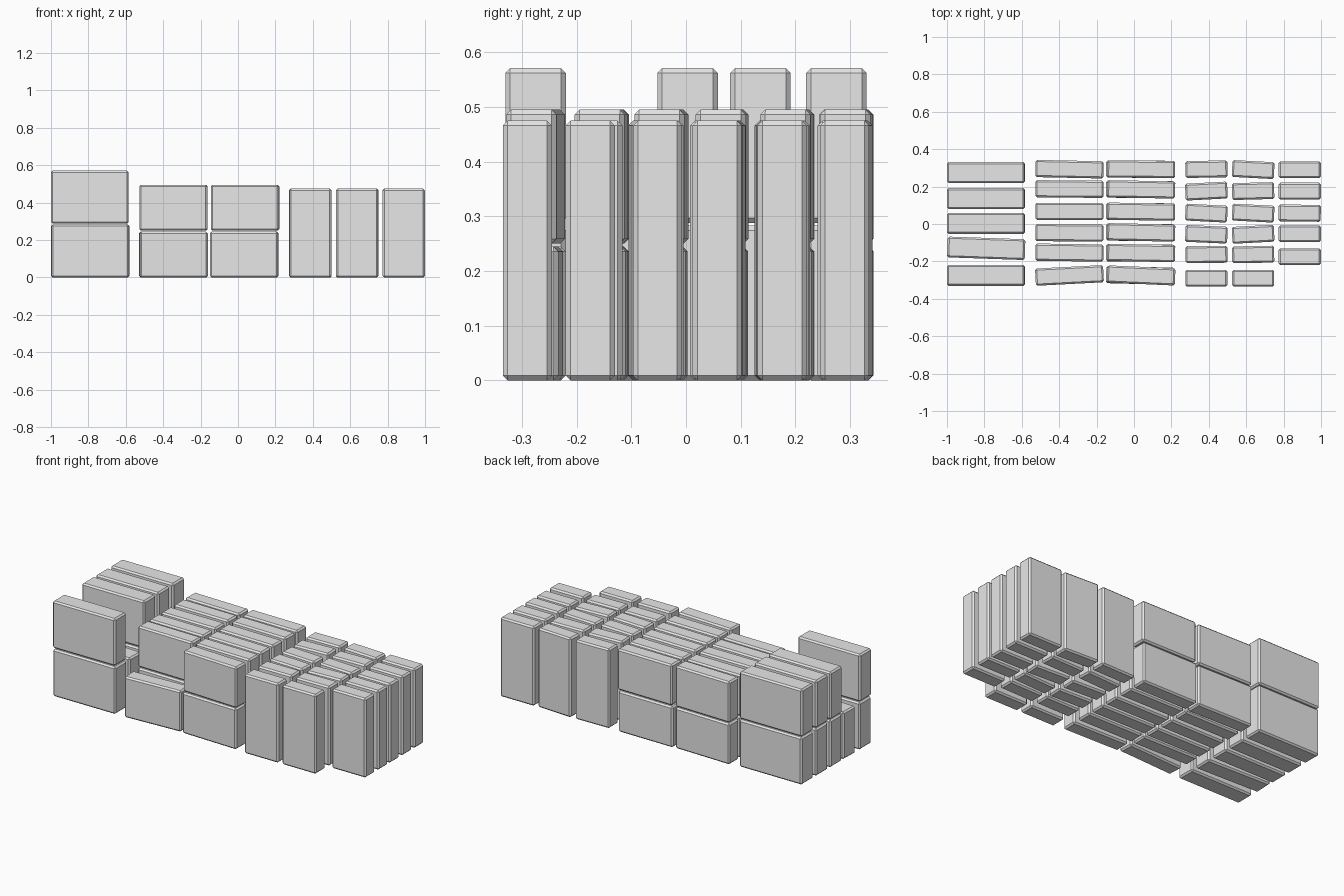
import bpy
import math

default = bpy.data.objects.get("Cube")
if default:
    bpy.data.objects.remove(default, do_unlink=True)

# Single plain stone colour
stone = bpy.data.materials.new("light_grey_stone")
stone.use_nodes = True
GREY = (0.8, 0.8, 0.8, 1)
stone.diffuse_color = GREY
stone.node_tree.nodes["Principled BSDF"].inputs["Base Color"].default_value = GREY


def slab(name, size, x, y, bottom, angle):
    """Chamfered upright block, turned a little about z."""
    bpy.ops.mesh.primitive_cube_add(size=1, location=(x, y, bottom + size[2] / 2))
    block = bpy.context.object
    block.name = name
    block.scale = size
    bpy.ops.object.transform_apply(location=False, rotation=False, scale=True)
    block.rotation_euler.z = math.radians(angle)
    chamfer = block.modifiers.new("chamfer", "BEVEL")
    chamfer.width = 0.009
    chamfer.segments = 1
    block.data.materials.append(stone)


def column(name, size, x, rows, bottom=0.0):
    """Row of blocks from back to front, given as (y, angle) pairs."""
    for i, (y, angle) in enumerate(rows):
        slab(f"{name}_{i + 1}", size, x, y, bottom, angle)


# Large blocks, stacked two high with a gap above the crooked one
LARGE = (0.415, 0.111, 0.283)
large_rows = [(0.275, 0), (0.136, 0), (0.003, 0), (-0.13, -2), (-0.275, 0)]
column("large_lower_block", LARGE, -0.79, large_rows)
column("large_upper_block", LARGE, -0.792,
       [row for row in large_rows if row[1] == 0], 0.288)

# Medium blocks, two columns stacked two high
MEDIUM = (0.364, 0.092, 0.245)
left_rows = [(0.293, -1.2), (0.187, -0.5), (0.067, 0), (-0.047, -0.5),
             (-0.153, -0.8), (-0.275, 3)]
right_rows = [(0.293, -0.6), (0.185, -1), (0.066, -0.8), (-0.045, -1.2),
              (-0.155, -1), (-0.275, -2.5)]
column("medium_outer_lower_block", MEDIUM, -0.345, left_rows)
column("medium_outer_upper_block", MEDIUM, -0.345, left_rows[:-1], 0.25)
column("medium_inner_lower_block", MEDIUM, 0.033,
       [(y, a * 0.6) for y, a in right_rows])
column("medium_inner_upper_block", MEDIUM, 0.038, right_rows, 0.25)

# Tall narrow blocks, three columns one high
TALL = (0.225, 0.09, 0.475)
column("tall_inner_block", TALL, 0.387,
       [(0.293, 1), (0.176, 3), (0.058, -3), (-0.055, -2.5), (-0.163, 0.5), (-0.29, 0)])
column("tall_middle_block", TALL, 0.637,
       [(0.291, -3), (0.176, 1.5), (0.058, -3), (-0.055, 3), (-0.163, 1), (-0.29, 0)])
column("tall_outer_block", TALL, 0.886,
       [(0.29, 0), (0.176, 0), (0.058, -0.6), (-0.052, 0), (-0.175, 0)])
